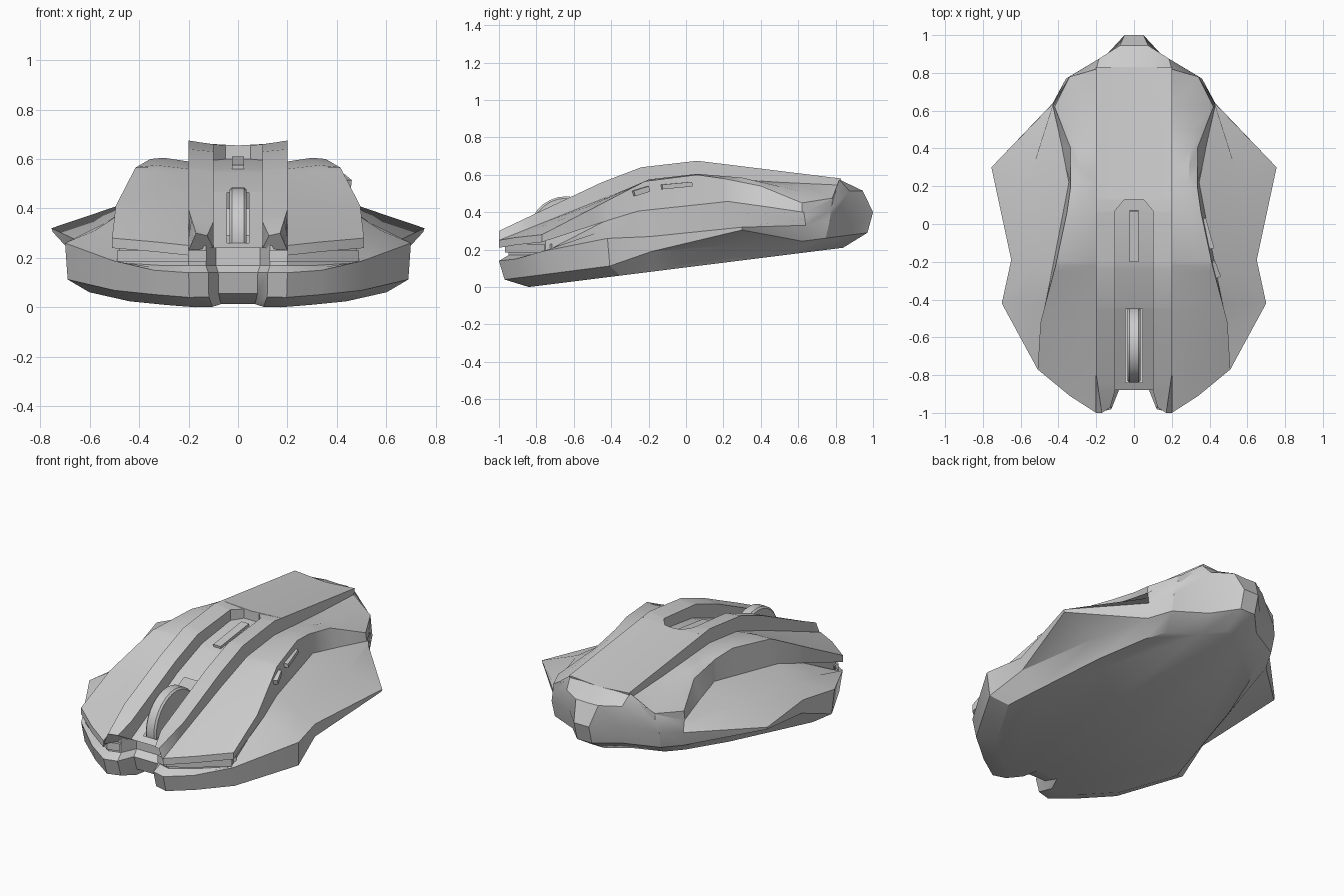
import bpy
import bmesh
from mathutils import Vector

default_cube = bpy.data.objects.get("Cube")
if default_cube:
    bpy.data.objects.remove(default_cube, do_unlink=True)

# One grey plastic for the whole device
plastic = bpy.data.materials.new("grey_plastic")
plastic.use_nodes = True
GREY = (0.6, 0.6, 0.6, 1)
plastic.diffuse_color = GREY
plastic.node_tree.nodes["Principled BSDF"].inputs["Base Color"].default_value = GREY


def finish(obj, angle=0.5):
    """Give an object its material and crisp-edged smooth shading."""
    obj.data.materials.clear()
    obj.data.materials.append(plastic)
    bpy.ops.object.select_all(action="DESELECT")
    obj.select_set(True)
    bpy.context.view_layer.objects.active = obj
    bpy.ops.object.shade_smooth_by_angle(angle=angle)
    return obj


def loft(name, rows, closed=False, caps=(), skip=None):
    """Skin rows of points into a half mesh, then mirror it across x."""
    bm = bmesh.new()
    grid = [[bm.verts.new(point) for point in row] for row in rows]
    width = len(rows[0])
    for r in range(len(rows) - 1):
        for c in range(width if closed else width - 1):
            if skip and skip(r, c):
                continue
            d = (c + 1) % width
            bm.faces.new((grid[r][c], grid[r][d], grid[r + 1][d], grid[r + 1][c]))
    for row, columns in caps:
        bm.faces.new([grid[row][c] for c in columns])
    bmesh.ops.remove_doubles(bm, verts=bm.verts, dist=0.0005)
    bmesh.ops.recalc_face_normals(bm, faces=bm.faces)
    if bm.calc_volume(signed=True) < 0:
        bmesh.ops.reverse_faces(bm, faces=bm.faces)
    mesh = bpy.data.meshes.new(name)
    bm.to_mesh(mesh)
    bm.free()
    obj = bpy.data.objects.new(name, mesh)
    bpy.context.collection.objects.link(obj)
    finish(obj)
    mirror = obj.modifiers.new("mirror", "MIRROR")
    mirror.use_clip = True
    return obj


def sample(rail, y):
    """Point on a (y, x, z) rail, held at the rail's own ends."""
    y = min(max(y, rail[0][0]), rail[-1][0])
    for (ya, xa, za), (yb, xb, zb) in zip(rail, rail[1:]):
        if y <= yb:
            t = (y - ya) / (yb - ya)
            return Vector((xa + (xb - xa) * t, y, za + (zb - za) * t))


def stations(rails):
    return sorted({key[0] for rail in rails for key in rail})


def lowered(rail, drop):
    return [(y, x, z - drop) for y, x, z in rail]


def bar(name, start, end, thick, height):
    """Slim block running from start to end."""
    start, end = Vector(start), Vector(end)
    bpy.ops.mesh.primitive_cube_add(size=1, location=(start + end) / 2)
    obj = bpy.context.object
    obj.name = name
    obj.scale = (thick, (end - start).length, height)
    obj.rotation_euler = (end - start).to_track_quat("Y", "Z").to_euler()
    return finish(obj)


# Lower body: loops from the front notch round the winged side to the tail
rim = [Vector(p) for p in (
    (0, -.88, .14), (.08, -.88, .14), (.12, -.98, .14), (.2, -1, .14),
    (.34, -.91, .15), (.51, -.77, .19), (.7, -.42, .26), (.65, -.19, .27),
    (.755, .3, .32), (.43, .64, .33), (.36, .77, .36), (.17, .87, .39),
    (.05, 1, .4), (0, 1, .4))]
deck = [Vector(p) for p in (
    (0, -.84, .17), (.09, -.84, .17), (.13, -.93, .17), (.2, -.95, .17),
    (.32, -.87, .17), (.48, -.75, .18), (.46, -.42, .36), (.43, -.25, .41),
    (.34, .22, .46), (.43, .63, .4), (.34, .78, .47), (.2, .82, .575),
    (.1, .83, .57), (0, .83, .565))]
FRONT_COUNT, WAIST, TIP, TAIL = 6, 7, 8, 11


def belly_height(y):
    return (y + .84) * .125


core = list(rim)
core[TIP] = Vector((.54, .3, .24))
bottom = [Vector((p.x * .86, p.y * .84, belly_height(p.y * .84))) for p in core]
wall = [Vector((p.x * .985, p.y * .97, belly_height(p.y) + .06)) for p in core]
wall[WAIST] = Vector((.645, -.185, .19))
wall[TIP] = Vector((.52, .3, .23))
wing_edge = list(wall)
wing_edge[TIP] = Vector((.75, .3, .305))
crown = [a.lerp(b, .5) for a, b in zip(rim, deck)]
for i in range(TAIL, len(crown)):
    crown[i] += Vector((0, .03, .03))
recess_top = [p + Vector((0, 0, .08)) if i < FRONT_COUNT else p.copy()
              for i, p in enumerate(deck)]
loft("lower_body", [bottom, wall, wing_edge, rim, crown, deck, recess_top],
     caps=[(0, range(len(rim)))])

# Upper shells: main button and palm panel on each side
valley = [(-1, .2, .25), (-.45, .2, .47), (-.2, .2, .56), (.06, .2, .59),
          (.5, .2, .56), (.82, .2, .545)]
shoulder = [(-.91, .34, .265), (-.5, .34, .44), (-.2, .33, .575),
            (.06, .3, .605), (.3, .29, .585), (.62, .33, .51), (.78, .34, .475)]
upper_edge = [(-.77, .51, .28), (-.52, .495, .41), (-.22, .415, .565),
              (.06, .355, .6), (.2, .335, .58), (.4, .335, .54), (.62, .42, .45)]
lower_edge = [(-.77, .51, .24), (-.42, .47, .355), (-.25, .435, .405),
              (.22, .345, .455), (.62, .43, .38)]
shell = [valley, shoulder, upper_edge, lower_edge,
         lowered(shoulder, .04), lowered(valley, .04)]
rows = [[sample(rail, y) for rail in shell] for y in stations(shell)]
loft("upper_shell", rows, closed=True,
     caps=[(end, cap) for end in (0, -1) for cap in ((0, 1, 4, 5), (1, 2, 3, 4))])

# Central spine with a sunken channel and an opening for the wheel
ridge = [(-1, .17, .3), (-.8, .2, .395), (-.45, .2, .56), (-.24, .2, .64),
         (.06, .2, .675), (.83, .2, .58)]
inner = [(-.97, .125, .29), (-.88, .1, .345), (-.45, .1, .55), (-.24, .1, .63),
         (.07, .1, .66), (.13, .05, .655), (.131, 0, .655), (.83, 0, .565)]
floor = [(-.88, .24), (-.84, .26), (-.44, .47), (-.2, .56), (.07, .595),
         (.13, .6), (.131, .655), (.83, .565)]
floor_mid = [(y, 0, z) for y, z in floor]
floor_slot = [(y, .045 if y < .131 else 0, z) for y, z in floor]
floor_side = [(y, sample(inner, y).x, z) for y, z in floor]
spine = [floor_mid, floor_slot, floor_side, inner, ridge, lowered(valley, .02)]
cuts = stations(spine)
rows = [[sample(rail, y) for rail in spine] for y in cuts]
loft("spine", rows, caps=[(0, (2, 3, 4, 5)), (-1, (3, 4, 5))],
     skip=lambda r, c: c == 0 and -.85 < cuts[r] < -.45)

# Light bars inside the front recess
path = [p.lerp(q, .35) for p, q in zip(deck, rim)][2:FRONT_COUNT]
low = [Vector((p.x, p.y, .185)) for p in path]
high = [Vector((p.x, p.y, .23)) for p in path]
back = Vector((0, .04, 0))
loft("front_light_bar", [low, high, [p + back for p in high], [p + back for p in low]])

# Scroll wheel
bpy.ops.mesh.primitive_cylinder_add(
    vertices=28, radius=.2, depth=.07, location=(0, -.64, .285), rotation=(0, 1.5708, 0))
wheel = bpy.context.object
wheel.name = "scroll_wheel"
bevel = wheel.modifiers.new("rounded_rim", "BEVEL")
bevel.width = .01
finish(wheel)

# Raised strip in the channel, and the two thumb buttons
bar("channel_strip", (0, -.2, .565), (0, .07, .6), .05, .02)
bar("front_thumb_button", (.445, -.28, .5), (.415, -.2, .525), .03, .03)
bar("rear_thumb_button", (.41, -.13, .535), (.365, .03, .55), .03, .025)
